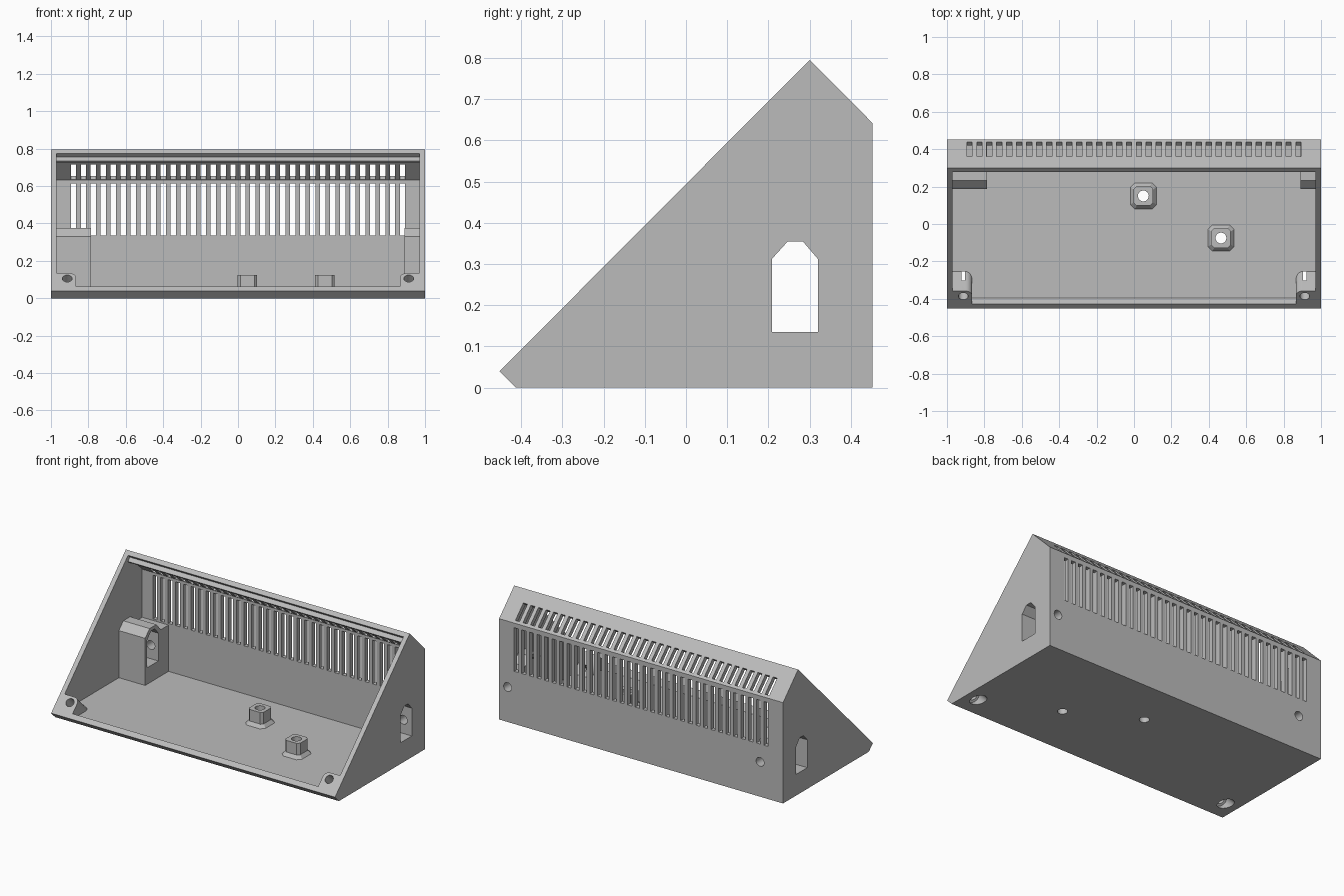
import bpy, bmesh, math
from mathutils import Matrix

cube = bpy.data.objects.get("Cube")
if cube:
    bpy.data.objects.remove(cube, do_unlink=True)

grey = bpy.data.materials.new("plain grey")
grey.use_nodes = True
GREY = (0.5, 0.5, 0.5, 1)
grey.diffuse_color = GREY
grey.node_tree.nodes["Principled BSDF"].inputs["Base Color"].default_value = GREY

# Local (a, b, c) -> (y, z, x), so side profiles run along x
ALONG_X = Matrix(((0, 0, 1, 0), (1, 0, 0, 0), (0, 1, 0, 0), (0, 0, 0, 1)))


def add_prism(bm, pts, lo, hi, taper=1.0, matrix=Matrix()):
    """Extrude a flat outline between lo and hi along local z."""
    a = [bm.verts.new(matrix @ Matrix.Translation((x, y, lo)).translation) for x, y in pts]
    b = [bm.verts.new(matrix @ Matrix.Translation((x * taper, y * taper, hi)).translation) for x, y in pts]
    bm.faces.new(a[::-1])
    bm.faces.new(b)
    for i in range(len(pts)):
        j = (i + 1) % len(pts)
        bm.faces.new((a[i], a[j], b[j], b[i]))


def make(name, bm):
    bmesh.ops.recalc_face_normals(bm, faces=bm.faces)
    mesh = bpy.data.meshes.new(name)
    bm.to_mesh(mesh)
    bm.free()
    mesh.materials.append(grey)
    ob = bpy.data.objects.new(name, mesh)
    bpy.context.collection.objects.link(ob)
    return ob


def prism(name, pts, lo, hi, taper=1.0, matrix=Matrix()):
    bm = bmesh.new()
    add_prism(bm, pts, lo, hi, taper, matrix)
    return make(name, bm)


def circle(r, n=32):
    return [(r * math.cos(math.tau * i / n), r * math.sin(math.tau * i / n)) for i in range(n)]


def rect(x0, x1, y0, y1):
    return [(x0, y0), (x1, y0), (x1, y1), (x0, y1)]


def cut(target, tool):
    """Subtract the tool from the target, then discard the tool."""
    mod = target.modifiers.new("cut", 'BOOLEAN')
    mod.operation, mod.solver, mod.object = 'DIFFERENCE', 'EXACT', tool
    dg = bpy.context.evaluated_depsgraph_get()
    mesh = bpy.data.meshes.new_from_object(target.evaluated_get(dg))
    target.modifiers.clear()
    target.data = mesh
    bpy.data.objects.remove(tool, do_unlink=True)


# Outer body and the cavity that opens through the sloped front
case = prism("sloped_case", [(-.412, 0), (.452, 0), (.452, .642), (.3, .795), (-.452, .04)],
             -1, 1, matrix=ALONG_X)
cavity = prism("cavity", [(-.395, .03), (.422, .03), (.422, .631), (.229, .824), (-.48, .115)],
               -.97, .97, matrix=ALONG_X)

# Solid parts inside the case are taken out of the cavity
block = [(.187, .01), (.187, .33), (.232, .375), (.3, .375), (.345, .325), (.44, .325), (.44, .01)]
for name, lo, hi in (("right_port_block", -.985, -.785), ("left_port_block", .89, .985)):
    cut(cavity, prism(name, block, lo, hi, matrix=ALONG_X))

rib = [(.298, .755), (.278, .735), (.288, .725), (.318, .755)]
cut(cavity, prism("lid_rib", rib, -.985, .985, matrix=ALONG_X))

# Mounting posts with chamfered corners and flared feet
POSTS = ((.05, .15), (.465, -.075))


def chamfered(h, c):
    return [(h, c - h), (h, h - c), (h - c, h), (c - h, h),
            (-h, h - c), (-h, c - h), (c - h, -h), (h - c, -h)]


for x, y in POSTS:
    at = Matrix.Translation((x, y, 0))
    cut(cavity, prism("post", chamfered(.052, .015), .01, .125, matrix=at))
    cut(cavity, prism("post_foot", chamfered(.078, .026), .02, .052, .66, at))

# Corner screw bosses, square to the sloped opening
R = .035
arc = [(.048 - R + R * math.cos(t), .04 - R + R * math.sin(t))
       for t in [math.pi / 2 * i / 8 for i in range(9)]]
boss = [(-.072, -.15), (.048, -.15)] + arc + [(-.072, .04)]


def boss_frame(side):
    return Matrix.Translation((side * .913, -.388, .107)) @ Matrix.Rotation(math.pi / 4, 4, 'X')


for side in (-1, 1):
    outline = [(-side * x, v) for x, v in boss]
    cut(cavity, prism("screw_boss", outline, -.25, .2, matrix=boss_frame(side)))

cut(case, cavity)

# Vent slots in the back wall and the sloped roof
SLOTS, PITCH, HALF = 34, .0533, .0145
back, roof = bmesh.new(), bmesh.new()
roof_slot = [(.36 + .02, .735 + .02), (.44 + .02, .655 + .02),
             (.44 - .032, .655 - .032), (.36 - .032, .735 - .032)]
for i in range(SLOTS):
    x = (i - (SLOTS - 1) / 2) * PITCH
    add_prism(back, rect(.4, .48, .335, .613), x - HALF, x + HALF, matrix=ALONG_X)
    add_prism(roof, roof_slot, x - HALF, x + HALF, matrix=ALONG_X)
cut(case, make("back_slots", back))
cut(case, make("roof_slots", roof))

# Side ports pass straight through the walls and blocks
port = [(.208, .135), (.32, .135), (.32, .312), (.284, .354), (.246, .354), (.208, .312)]
cut(case, prism("side_ports", port, -1.1, 1.1, matrix=ALONG_X))

# Screw holes in the back wall, posts and front corners
for x in (-.838, .94):
    m = Matrix.Translation((x, 0, .222)) @ Matrix.Rotation(-math.pi / 2, 4, 'X')
    cut(case, prism("back_hole", circle(.028), .29, .5, matrix=m))
for x, y in POSTS:
    cut(case, prism("post_hole", circle(.029), -.05, .2, matrix=Matrix.Translation((x, y, 0))))
for side in (-1, 1):
    cut(case, prism("corner_hole", circle(.026), -.25, .1, matrix=boss_frame(side)))
    cut(case, prism("corner_recess", circle(.041), -.26, -.08, matrix=boss_frame(side)))

# Smooth the round holes while keeping the edges crisp
bpy.ops.object.select_all(action='DESELECT')
case.select_set(True)
bpy.context.view_layer.objects.active = case
bpy.ops.object.shade_smooth_by_angle(angle=math.radians(25))
